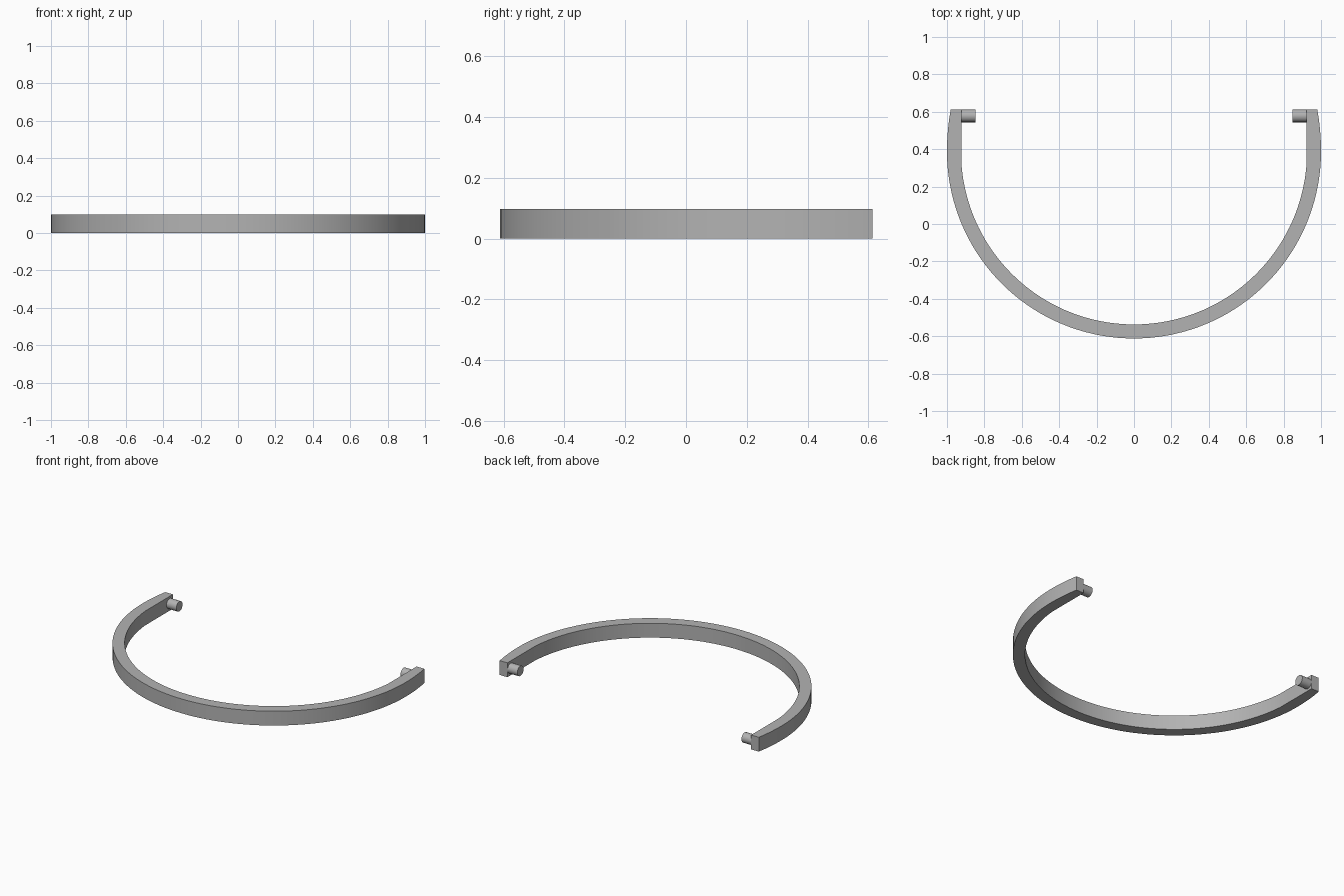
import bpy, bmesh, math
from mathutils import Matrix

cube = bpy.data.objects.get("Cube")
if cube:
    bpy.data.objects.remove(cube)

HEIGHT = 0.098
CENTRE_Y = 0.388     # centre of the arc
BACK_Y = 0.613       # flat ends of the arms
OUTER_R, INNER_R = 1.0, 0.925
INNER_X = 0.922      # flat inner walls of the arms
STEPS = 72

grey = bpy.data.materials.new("plain grey")
grey.use_nodes = True
colour = (0.45, 0.45, 0.45, 1)
grey.diffuse_color = colour
grey.node_tree.nodes["Principled BSDF"].inputs["Base Color"].default_value = colour


def add_object(name, bm):
    bmesh.ops.recalc_face_normals(bm, faces=bm.faces[:])
    mesh = bpy.data.meshes.new(name)
    bm.to_mesh(mesh)
    bm.free()
    mesh.materials.append(grey)
    obj = bpy.data.objects.new(name, mesh)
    bpy.context.collection.objects.link(obj)
    bpy.ops.object.select_all(action="DESELECT")
    obj.select_set(True)
    bpy.context.view_layer.objects.active = obj
    bpy.ops.object.shade_smooth_by_angle(angle=math.radians(30))
    return obj


def arc(radius, start):
    """Points along the front arc, from the right side to the left."""
    span = math.pi - 2 * start
    return [(-radius * math.cos(start + span * i / STEPS),
             CENTRE_Y - radius * math.sin(start + span * i / STEPS))
            for i in range(STEPS + 1)]


# Outer edge: half circle whose ends curve slightly inward
tips = [(1 - 0.02 * t * t, CENTRE_Y + (BACK_Y - CENTRE_Y) * t)
        for t in (0.25, 0.5, 0.75, 1)]
outer = [(-x, y) for x, y in reversed(tips)] + arc(OUTER_R, 0) + tips

# Inner edge: arc running into straight arm walls
inner = arc(INNER_R, math.acos(INNER_X / INNER_R))
rise = [(INNER_X, inner[-1][1] + (BACK_Y - inner[-1][1]) * t)
        for t in (0.25, 0.5, 0.75, 1)]
inner = [(-x, y) for x, y in reversed(rise)] + inner + rise

# Curved handle band
bm = bmesh.new()
rows = [[bm.verts.new((x, y, z)) for x, y in edge]
        for edge, z in ((outer, 0), (outer, HEIGHT), (inner, HEIGHT), (inner, 0))]
for a, b in zip(rows, rows[1:] + rows[:1]):
    for i in range(len(outer) - 1):
        bm.faces.new((a[i], a[i + 1], b[i + 1], b[i]))
for end in (0, -1):
    bm.faces.new([row[end] for row in rows])
add_object("handle_band", bm)

# Pivot pegs pointing inward from both arm ends
for name, side in (("left_peg", 1), ("right_peg", -1)):
    bm = bmesh.new()
    bmesh.ops.create_cone(
        bm, cap_ends=True, segments=32, radius1=0.034, radius2=0.034, depth=0.09,
        matrix=Matrix.Translation((side * 0.893, 0.578, HEIGHT / 2))
        @ Matrix.Rotation(math.pi / 2, 4, "Y"))
    add_object(name, bm)
